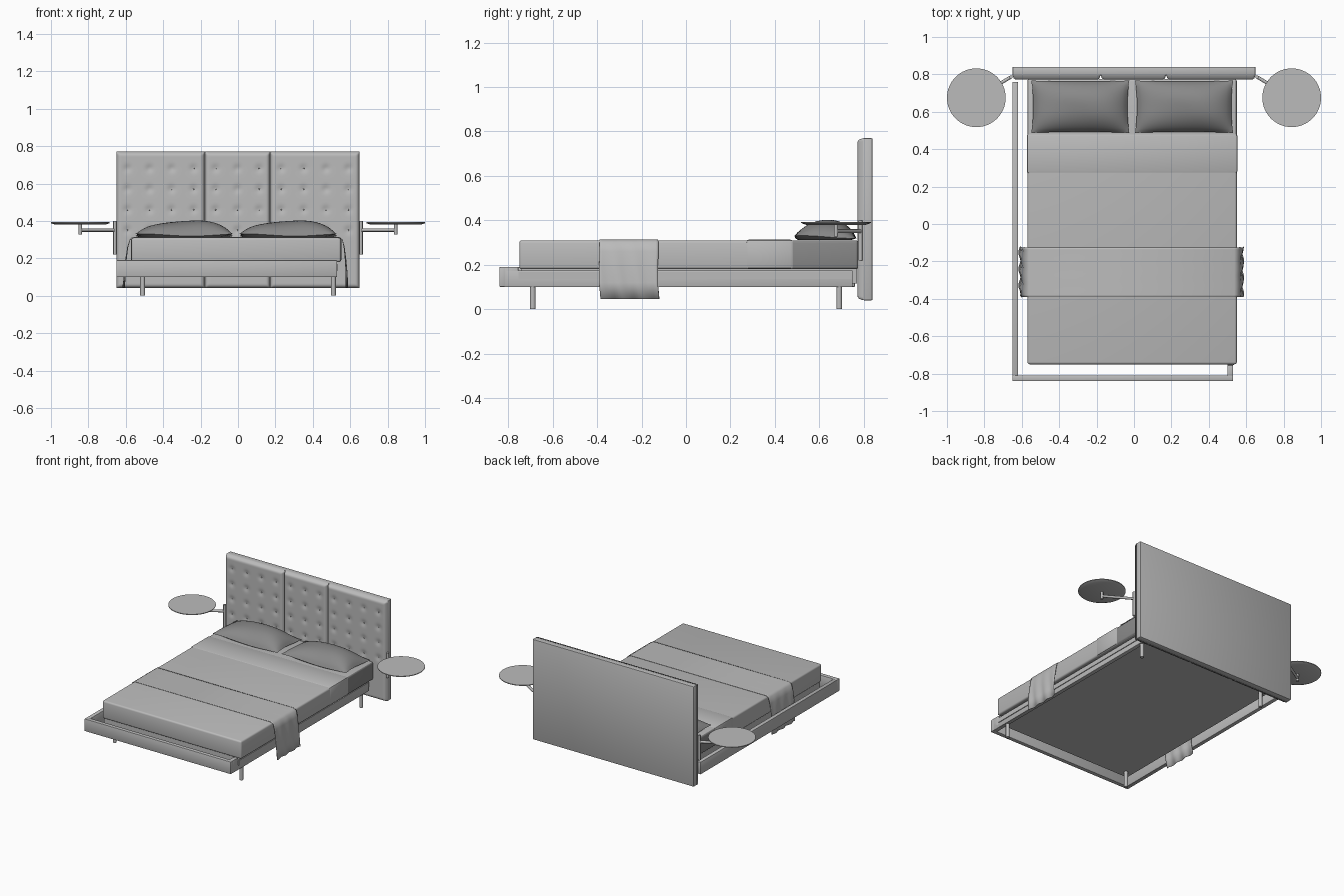
import bpy, bmesh, math
from mathutils import Vector

cube = bpy.data.objects.get("Cube")
if cube:
    bpy.data.objects.remove(cube, do_unlink=True)


def material(name, value):
    m = bpy.data.materials.new(name)
    m.use_nodes = True
    col = (value, value, value, 1)
    m.diffuse_color = col
    m.node_tree.nodes["Principled BSDF"].inputs["Base Color"].default_value = col
    return m


LIGHT = material("light_grey", 0.5)
DARK = material("mid_grey", 0.25)


def finish(name, bm, mats=(LIGHT,), angle=35):
    me = bpy.data.meshes.new(name)
    bm.to_mesh(me)
    bm.free()
    ob = bpy.data.objects.new(name, me)
    bpy.context.collection.objects.link(ob)
    for m in mats:
        me.materials.append(m)
    bpy.ops.object.select_all(action='DESELECT')
    ob.select_set(True)
    bpy.context.view_layer.objects.active = ob
    bpy.ops.object.shade_smooth_by_angle(angle=math.radians(angle))
    return ob


def box_mesh(lo, hi, bevel=0.0, segments=2):
    bm = bmesh.new()
    bmesh.ops.create_cube(bm, size=1)
    for v in bm.verts:
        v.co = [(a + b) / 2 + c * (b - a) for a, b, c in zip(lo, hi, v.co)]
    if bevel:
        bmesh.ops.bevel(bm, geom=bm.edges[:], offset=bevel, segments=segments,
                        affect='EDGES', profile=0.5)
    return bm


def box(name, lo, hi, bevel=0.0):
    return finish(name, box_mesh(lo, hi, bevel))


def add_rod(bm, a, b, r1, r2=None, sides=16):
    a, b = Vector(a), Vector(b)
    d = b - a
    geom = bmesh.ops.create_cone(bm, cap_ends=True, segments=sides, radius1=r1,
                                 radius2=r1 if r2 is None else r2, depth=d.length)
    rot = d.to_track_quat('Z', 'Y')
    for v in geom["verts"]:
        v.co = rot @ v.co + (a + b) / 2


def add_grid(bm, nu, nv, point):
    rows = [[bm.verts.new(point(i / nu, j / nv)) for j in range(nv + 1)]
            for i in range(nu + 1)]
    for i in range(nu):
        for j in range(nv):
            bm.faces.new((rows[i][j], rows[i + 1][j], rows[i + 1][j + 1], rows[i][j + 1]))


# Headboard: backing board and three tufted panels
box("headboard_back", (-0.65, 0.795, 0.04), (0.65, 0.84, 0.77), 0.006)
BUTTON_ROWS = [0.35, 0.46, 0.57, 0.68]
for side, x0, x1, count in (("right", -0.65, -0.178, 4), ("middle", -0.178, 0.172, 3),
                            ("left", 0.172, 0.65, 4)):
    step = (x1 - x0) / count
    spots = [(x0 + step * (k + 0.5), z) for k in range(count) for z in BUTTON_ROWS]

    def panel_point(u, v):
        x, z = x0 + (x1 - x0) * u, 0.04 + 0.73 * v
        edge = min(x - x0, x1 - x, z - 0.04, 0.77 - z)
        t = min(1, edge / 0.022)
        puff = 0.025 * math.sqrt(max(0, 1 - (1 - t) ** 2))
        dent = sum(math.exp(-((x - a) ** 2 + (z - b) ** 2) / 0.0004) for a, b in spots)
        return x, 0.797 - puff + 0.006 * dent, z

    bm = bmesh.new()
    add_grid(bm, 18 * count, 100, panel_point)
    finish("headboard_panel_" + side, bm, angle=60)
    bm = bmesh.new()
    for a, b in spots:
        add_rod(bm, (a, 0.785, b), (a, 0.774, b), 0.005, 0.003, 10)
    finish("headboard_buttons_" + side, bm)

# Bed frame: rails, platform and legs
box("front_rail", (-0.65, -0.84, 0.10), (0.53, -0.81, 0.19), 0.004)
box("right_rail", (-0.65, -0.812, 0.10), (-0.62, 0.76, 0.19), 0.004)
box("left_rail", (0.50, -0.812, 0.10), (0.53, 0.75, 0.175), 0.003)
box("left_rail_front_end", (0.50, -0.82, 0.10), (0.53, -0.755, 0.19), 0.003)
box("left_rail_strip", (0.528, -0.755, 0.135), (0.535, 0.745, 0.168))
box("platform", (-0.56, -0.74, 0.115), (0.51, 0.77, 0.182))
for x, xname in ((-0.51, "right"), (0.51, "left")):
    for y, yname in ((-0.69, "front"), (0.69, "back")):
        bm = bmesh.new()
        add_rod(bm, (x, y, 0), (x, y, 0.13), 0.013)
        finish(f"leg_{yname}_{xname}", bm)

# Mattress, with the bare sides at the head in the darker colour
bm = box_mesh((-0.57, -0.75, 0.18), (0.55, 0.775, 0.31), 0.012, 3)
bmesh.ops.bisect_plane(bm, geom=bm.verts[:] + bm.edges[:] + bm.faces[:],
                       plane_co=(0, 0.48, 0), plane_no=(0, 1, 0))
bm.normal_update()
for f in bm.faces:
    if f.calc_center_median().y > 0.48 and abs(f.normal.x) > 0.6:
        f.material_index = 1
finish("mattress", bm, (LIGHT, DARK))

# Folded band of the cover
box("cover_fold", (-0.573, 0.27, 0.181), (0.553, 0.482, 0.313), 0.012)

# Throw draped across the bed
PATH = [(-0.61, 0.045), (-0.602, 0.12), (-0.598, 0.19), (-0.588, 0.26), (-0.576, 0.30),
        (-0.56, 0.311), (0.535, 0.311), (0.556, 0.30), (0.566, 0.26), (0.574, 0.19),
        (0.579, 0.12), (0.581, 0.045)]


def throw_point(u, v):
    x, z = PATH[round(u * (len(PATH) - 1))]
    drop = 0.311 - z
    x += 0.02 * drop * math.sin(v * 19 + z * 14)
    return x, -0.39 + 0.265 * v + 0.02 * drop * math.sin(z * 30), z


bm = bmesh.new()
add_grid(bm, len(PATH) - 1, 24, throw_point)
throw = finish("throw_blanket", bm, angle=60)
solid = throw.modifiers.new("thickness", 'SOLIDIFY')
solid.thickness = 0.003
solid.offset = 1


# Pillows: hipped cushions with pinched edges
def pillow(name, cx):
    bm = bmesh.new()
    for up in (True, False):
        def point(u, v):
            u, v = 2 * u - 1, 2 * v - 1
            f = max(0, (1 - abs(u) ** 3.2) * (1 - abs(v) ** 2.4)) ** 0.75
            x = cx + u * (0.262 - 0.010 * (1 - v * v))
            y = 0.627 + v * (0.14 - 0.006 * (1 - u * u))
            rim = 0.325 + 0.006 * math.sin(3 * u + 2 * v)
            return x, y, rim + 0.073 * f if up else max(0.311, rim - 0.03 * f)
        add_grid(bm, 36, 24, point)
    bmesh.ops.remove_doubles(bm, verts=bm.verts[:], dist=0.0002)
    bmesh.ops.recalc_face_normals(bm, faces=bm.faces[:])
    finish(name, bm, (DARK,), 60)


pillow("pillow_right", -0.287)
pillow("pillow_left", 0.268)

# Swing-arm side tables on the headboard ends
for s, side in ((-1, "right"), (1, "left")):
    x, y = s * 0.843, 0.675
    bm = bmesh.new()
    add_rod(bm, (x, y, 0.38), (x, y, 0.388), 0.135, 0.157, 64)
    add_rod(bm, (x, y, 0.388), (x, y, 0.393), 0.157, None, 64)
    finish("table_top_" + side, bm)
    bm = bmesh.new()
    add_rod(bm, (x, y, 0.328), (x, y, 0.382), 0.009)
    add_rod(bm, (x, y, 0.351), (s * 0.66, 0.785, 0.351), 0.009)
    finish("table_arm_" + side, bm)
    bm = bmesh.new()
    add_rod(bm, (s * 0.658, 0.785, 0.22), (s * 0.658, 0.785, 0.40), 0.009)
    finish("table_bracket_" + side, bm)
